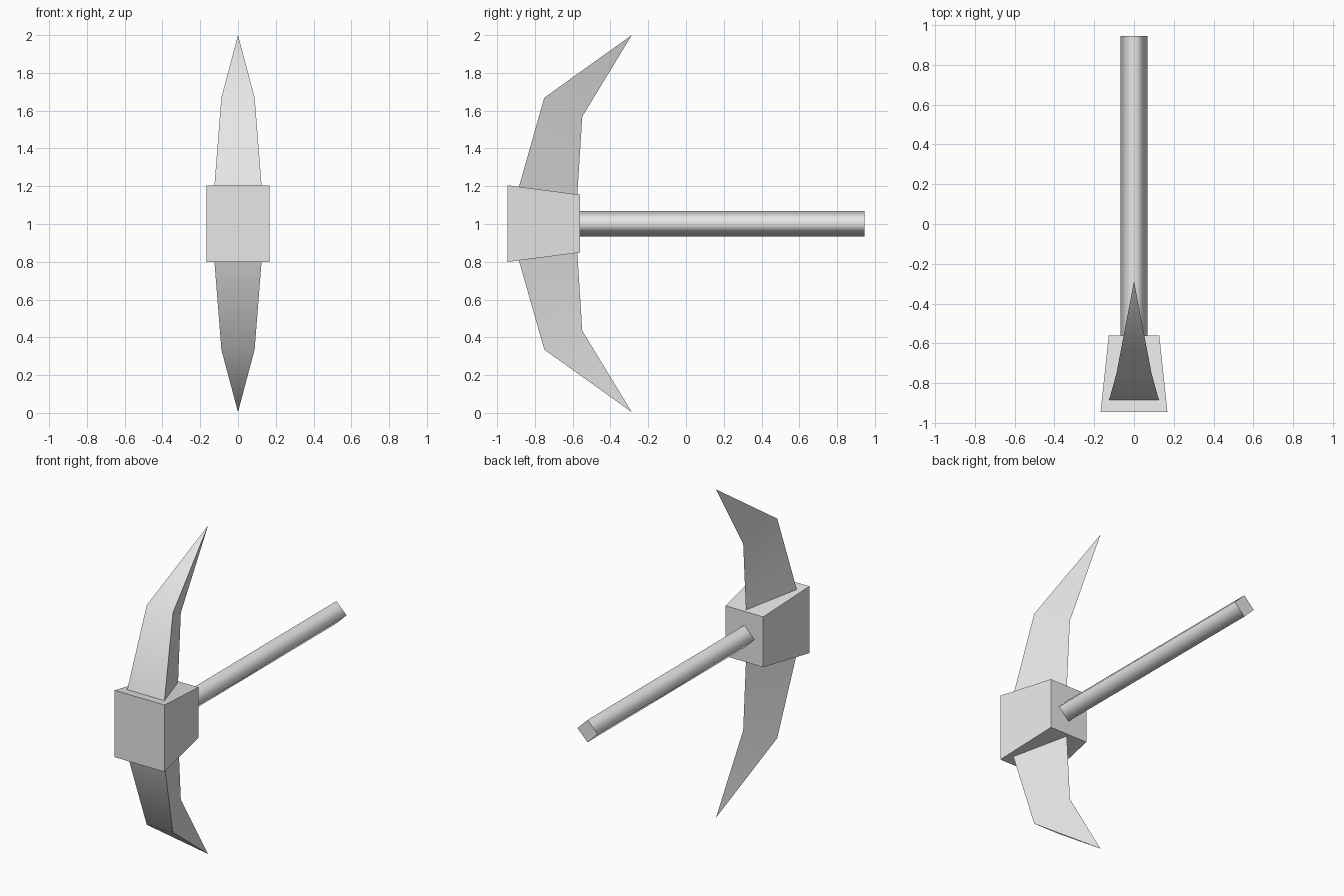
import bpy, bmesh, math
from mathutils import Matrix

if "Cube" in bpy.data.objects:
    bpy.data.objects.remove(bpy.data.objects["Cube"], do_unlink=True)

MID = 1.002  # height of the handle axis

steel = bpy.data.materials.new("plain grey")
steel.use_nodes = True
GREY = (0.8, 0.8, 0.8, 1.0)
steel.diffuse_color = GREY
steel.node_tree.nodes["Principled BSDF"].inputs["Base Color"].default_value = GREY


def finish(name, bm):
    """Turn a bmesh into a named, coloured object."""
    bmesh.ops.recalc_face_normals(bm, faces=bm.faces)
    mesh = bpy.data.meshes.new(name)
    bm.to_mesh(mesh)
    bm.free()
    mesh.materials.append(steel)
    obj = bpy.data.objects.new(name, mesh)
    bpy.context.collection.objects.link(obj)
    return obj


# Head block: a box tapering towards the handle
bm = bmesh.new()
bmesh.ops.create_cube(bm, size=2)
for v in bm.verts:
    y, half_w, half_h = (-0.945, 0.168, 0.203) if v.co.y < 0 else (-0.56, 0.127, 0.153)
    v.co = (v.co.x * half_w, y, MID + v.co.z * half_h)
finish("head_block", bm)

# Handle: four-sided diamond bar, smooth along its sides, flat at its ends
Y0, Y1 = -0.75, 0.945
bm = bmesh.new()
bmesh.ops.create_cone(bm, cap_ends=True, segments=4, radius1=0.068, radius2=0.068,
                      depth=Y1 - Y0,
                      matrix=Matrix.Translation((0, (Y0 + Y1) / 2, MID))
                      @ Matrix.Rotation(math.pi / 2, 4, "X"))
for v in bm.verts:  # put the corners on the x and z axes
    dx, dz = v.co.x, v.co.z - MID
    if abs(abs(dx) - abs(dz)) < 0.01:
        v.co.x, v.co.z = (dx - dz) * math.sqrt(0.5), MID + (dx + dz) * math.sqrt(0.5)
for f in bm.faces:
    f.smooth = abs(f.normal.y) < 0.5
finish("handle", bm)


def blade(name, side):
    """Curved spike with a flat front and a sharp rear edge; side is +1 up, -1 down."""
    # (half width, front y, front height, rear y, rear height)
    rings = [(0.129, -0.898, 0.148, -0.579, 0.10),
             (0.088, -0.750, 0.667, -0.549, 0.567)]
    bm = bmesh.new()
    loops = [[bm.verts.new((-w, fy, MID + side * fz)),
              bm.verts.new((w, fy, MID + side * fz)),
              bm.verts.new((0, ry, MID + side * rz))] for w, fy, fz, ry, rz in rings]
    tip = bm.verts.new((0, -0.287, MID + side * 0.998))
    low, high = loops
    bm.faces.new(low)
    for i in range(3):
        j = (i + 1) % 3
        bm.faces.new((low[i], low[j], high[j], high[i]))
        bm.faces.new((high[i], high[j], tip))
    obj = finish(name, bm)
    bpy.ops.object.select_all(action="DESELECT")
    obj.select_set(True)
    bpy.context.view_layer.objects.active = obj
    bpy.ops.object.shade_smooth_by_angle(angle=math.radians(50))


blade("upper_blade", 1)
blade("lower_blade", -1)
